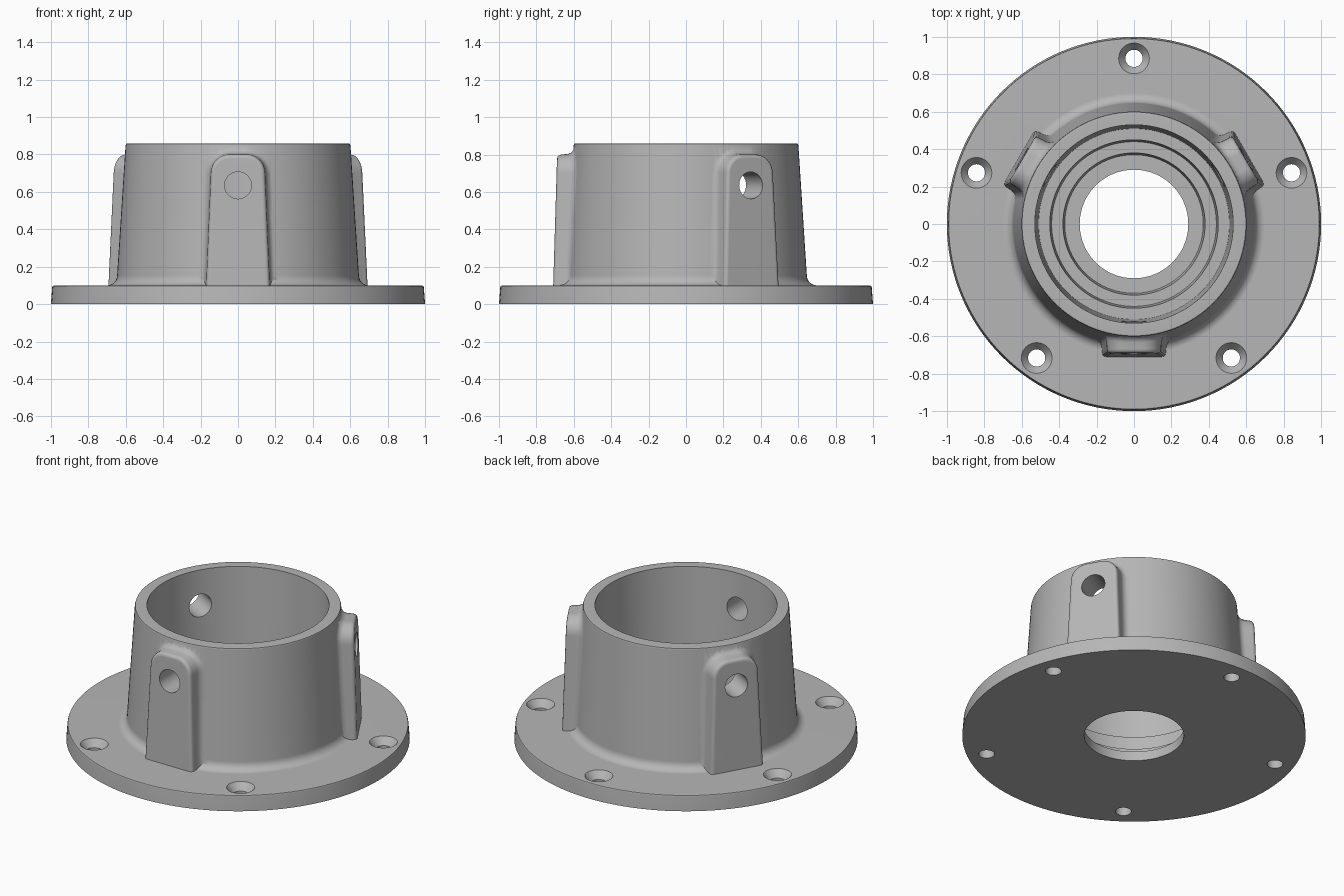
import bpy, bmesh, math
from mathutils import Matrix

cube = bpy.data.objects.get("Cube")
if cube:
    bpy.data.objects.remove(cube, do_unlink=True)

grey = bpy.data.materials.new("cast grey")
grey.use_nodes = True
grey.diffuse_color = (0.47, 0.47, 0.47, 1)
grey.node_tree.nodes["Principled BSDF"].inputs["Base Color"].default_value = grey.diffuse_color


def finish(bm, name, matrix=None):
    bmesh.ops.remove_doubles(bm, verts=bm.verts, dist=1e-5)
    bmesh.ops.recalc_face_normals(bm, faces=bm.faces)
    if matrix:
        bm.transform(matrix)
    mesh = bpy.data.meshes.new(name)
    bm.to_mesh(mesh)
    bm.free()
    mesh.materials.append(grey)
    obj = bpy.data.objects.new(name, mesh)
    bpy.context.collection.objects.link(obj)
    return obj


def lathe(name, profile, steps, closed=False, matrix=None):
    """Spin a (radius, z) profile about the z axis."""
    bm = bmesh.new()
    verts = [bm.verts.new((r, 0, z)) for r, z in profile]
    pairs = list(zip(verts, verts[1:]))
    if closed:
        pairs.append((verts[-1], verts[0]))
    edges = [bm.edges.new(p) for p in pairs]
    bmesh.ops.spin(bm, geom=verts + edges, cent=(0, 0, 0), axis=(0, 0, 1),
                   angle=math.tau, steps=steps, use_duplicate=False)
    return finish(bm, name, matrix)


def combine(target, tool, operation):
    mod = target.modifiers.new(operation, 'BOOLEAN')
    mod.operation, mod.solver, mod.object = operation, 'EXACT', tool
    tool.hide_render = True
    bpy.context.view_layer.objects.active = target
    bpy.ops.object.modifier_apply(modifier=mod.name)
    bpy.data.objects.remove(tool, do_unlink=True)


def wall_radius(z):
    return 0.648 - 0.063 * (z - 0.1)


# Flange, tapered socket and stepped bore as one turned body
fillet = [(0.70 - 0.054 * math.sin(a), 0.154 - 0.054 * math.cos(a))
          for a in (math.pi / 2 * i / 6 for i in range(7))]
profile = [(0.29, 0), (1.0, 0), (0.993, 0.09), (0.99, 0.097), (0.983, 0.1)] + fillet + [
    (0.601, 0.848), (0.598, 0.857), (0.59, 0.86),
    (0.53, 0.86), (0.51, 0.25), (0.45, 0.25), (0.44, 0.13),
    (0.38, 0.13), (0.37, 0.06), (0.29, 0.06)]
body = lathe("mounting_flange", profile, 128, closed=True)


def make_pad(turn):
    """Round-topped screw pad with softened edges, blended into the wall."""
    half = [(0.172 - 0.027 * t, 0.05 + 0.65 * t, 1, 0) for t in (0, 0.25, 0.5, 0.75)]
    for i in range(9):
        a = math.pi / 2 * i / 8
        c, s = math.cos(a), math.sin(a)
        half.append((0.045 + 0.1 * c, 0.7 + 0.1 * s, c, s))
    outline = half + [(-x, z, -nx, nz) for x, z, nx, nz in reversed(half)]
    # Each ring: outward offset, whether measured from the wall, depth
    rings = [(-0.022, False, 0), (-0.01, False, 0.003), (-0.003, False, 0.01),
             (0, False, 0.022), (0.003, True, -0.03), (0.01, True, -0.012),
             (0.028, True, 0), (0.0, True, 0.03)]
    bm = bmesh.new()
    loops = []
    for offset, from_wall, depth in rings:
        loop = []
        for x, z, nx, nz in outline:
            px, pz = x + nx * offset, z + nz * offset
            front = -0.71 + 0.03 * (pz - 0.1)
            wall = -math.sqrt(wall_radius(pz) ** 2 - px ** 2)
            loop.append(bm.verts.new((px, (wall if from_wall else front) + depth, pz)))
        loops.append(loop)
    n = len(outline)
    for a, b in zip(loops, loops[1:]):
        for i in range(n):
            j = (i + 1) % n
            bm.faces.new((a[i], a[j], b[j], b[i]))
    bm.faces.new(loops[0])
    bm.faces.new(loops[-1])
    return finish(bm, "screw_pad", turn)


# Three pads, each with a radial screw hole through the wall
turns = [Matrix.Rotation(math.tau * k / 3, 4, 'Z') for k in range(3)]
for turn in turns:
    combine(body, make_pad(turn), 'UNION')
for turn in turns:
    place = turn @ Matrix.Translation((0, -0.6, 0.635)) @ Matrix.Rotation(math.pi / 2, 4, 'X')
    drill = lathe("side_hole_cutter", [(0, -0.25), (0.072, -0.25), (0.072, 0.25), (0, 0.25)],
                  40, matrix=place)
    combine(body, drill, 'DIFFERENCE')

# Five countersunk holes through the flange
for k in range(5):
    a = math.pi / 2 + math.tau * k / 5
    place = Matrix.Translation((0.885 * math.cos(a), 0.885 * math.sin(a), 0))
    sink = [(0, -0.05), (0.046, -0.05), (0.046, 0.055), (0.082, 0.1), (0.082, 0.15), (0, 0.15)]
    combine(body, lathe("flange_hole_cutter", sink, 40, matrix=place), 'DIFFERENCE')

# Smooth curved areas, crisp machined edges
bpy.ops.object.select_all(action='DESELECT')
body.select_set(True)
bpy.context.view_layer.objects.active = body
bpy.ops.object.shade_smooth_by_angle(angle=math.radians(35))
weighted = body.modifiers.new("even_shading", 'WEIGHTED_NORMAL')
weighted.keep_sharp = True
